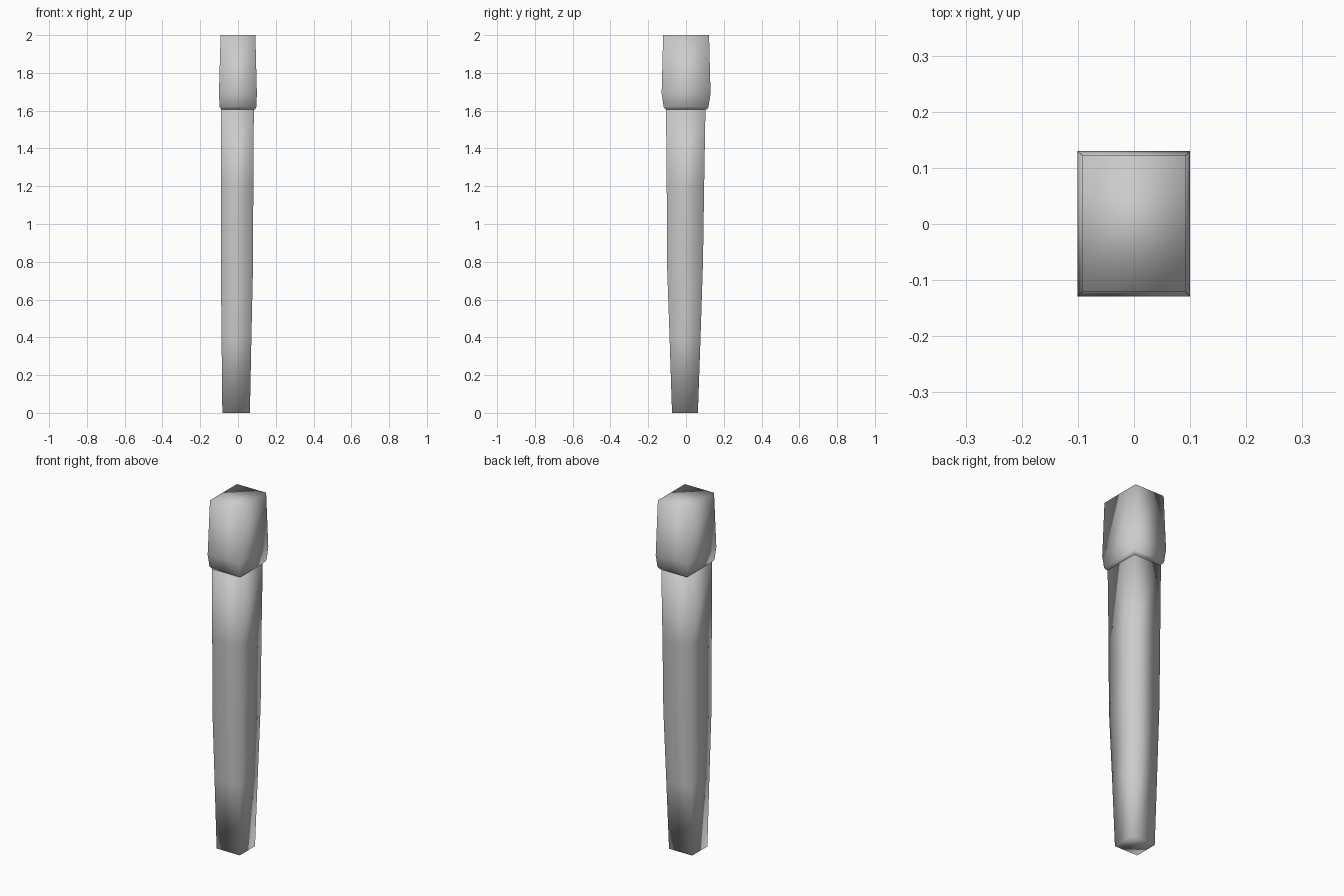
import bpy, bmesh

if "Cube" in bpy.data.objects:
    bpy.data.objects.remove(bpy.data.objects["Cube"])


def loft(name, rings):
    """Four-sided closed loft; each ring is (z, x0, x1, y0, y1)."""
    bm = bmesh.new()
    loops = [[bm.verts.new(p) for p in ((x0, y0, z), (x1, y0, z), (x1, y1, z), (x0, y1, z))]
             for z, x0, x1, y0, y1 in rings]
    bm.faces.new(loops[0][::-1])
    bm.faces.new(loops[-1])
    for a, b in zip(loops, loops[1:]):
        for i in range(4):
            j = (i + 1) % 4
            bm.faces.new((a[i], a[j], b[j], b[i]))
    bmesh.ops.recalc_face_normals(bm, faces=bm.faces)
    for f in bm.faces:
        f.smooth = True
    mesh = bpy.data.meshes.new(name)
    bm.to_mesh(mesh)
    bm.free()
    obj = bpy.data.objects.new(name, mesh)
    bpy.context.collection.objects.link(obj)
    return obj


# Tapered, slightly off-centre shaft
loft("shaft", [
    (0.00, -0.083, 0.063, -0.074, 0.063),
    (0.40, -0.087, 0.071, -0.087, 0.077),
    (0.80, -0.091, 0.080, -0.101, 0.090),
    (1.20, -0.091, 0.081, -0.102, 0.096),
    (1.61, -0.090, 0.084, -0.106, 0.103),
])

# Wider block on top with a chamfered lower rim
loft("head", [
    (1.605, -0.086, 0.089, -0.108, 0.110),
    (1.62, -0.097, 0.097, -0.118, 0.119),
    (1.69, -0.101, 0.100, -0.129, 0.130),
    (2.00, -0.092, 0.092, -0.121, 0.122),
])
